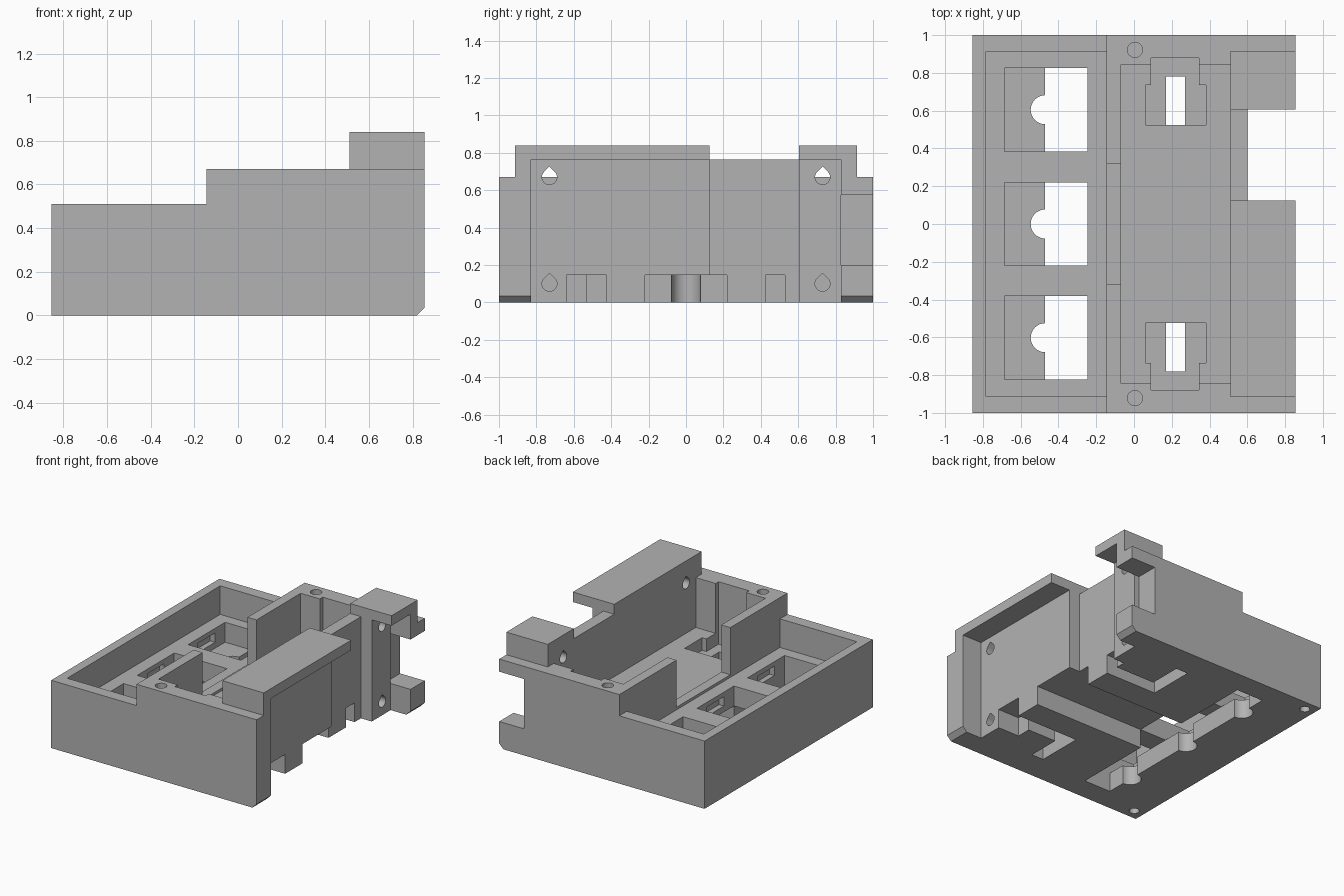
import bpy, bmesh
from math import cos, sin, pi

cube = bpy.data.objects.get("Cube")
if cube:
    bpy.data.objects.remove(cube, do_unlink=True)

grey = bpy.data.materials.new("plain_grey")
grey.use_nodes = True
grey.diffuse_color = (0.45, 0.45, 0.45, 1)
grey.node_tree.nodes["Principled BSDF"].inputs["Base Color"].default_value = (0.45, 0.45, 0.45, 1)

cutters = []


def prism(name, points, step):
    """Extrude a closed 3D outline along the vector step."""
    bm = bmesh.new()
    face = bm.faces.new([bm.verts.new(p) for p in points])
    ext = bmesh.ops.extrude_face_region(bm, geom=[face])
    moved = [g for g in ext["geom"] if isinstance(g, bmesh.types.BMVert)]
    bmesh.ops.translate(bm, vec=step, verts=moved)
    bmesh.ops.recalc_face_normals(bm, faces=bm.faces)
    mesh = bpy.data.meshes.new(name)
    bm.to_mesh(mesh)
    bm.free()
    mesh.materials.append(grey)
    obj = bpy.data.objects.new(name, mesh)
    bpy.context.scene.collection.objects.link(obj)
    return obj


def add_cutter(obj):
    obj.hide_render = True
    cutters.append(obj)


def cut_box(name, x0, x1, y0, y1, z0, z1):
    add_cutter(prism(name, [(x0, y0, z0), (x1, y0, z0), (x1, y1, z0), (x0, y1, z0)],
                     (0, 0, z1 - z0)))


def cut_round(name, x, y, r, z0, z1, n=32):
    pts = [(x + r * cos(2 * pi * i / n), y + r * sin(2 * pi * i / n), z0) for i in range(n)]
    add_cutter(prism(name, pts, (0, 0, z1 - z0)))


def cut_teardrop(name, x0, x1, y, z, r=0.04, n=24):
    # Round hole along x with a printable pointed roof
    pts = [(x0, y, z + r * 1.41)]
    for i in range(n + 1):
        a = 0.75 * pi + 1.5 * pi * i / n - pi / 2 + pi / 2
        pts.append((x0, y + r * cos(a), z + r * sin(a)))
    add_cutter(prism(name, pts, (x1 - x0, 0, 0)))


FLOOR, UNDER, LOW = 0.295, 0.145, -0.1

# Stepped body, from its side outline
outline = [(-0.855, 0), (0.82, 0), (0.855, 0.035), (0.855, 0.84), (0.51, 0.84),
           (0.51, 0.67), (-0.145, 0.67), (-0.145, 0.51), (-0.855, 0.51)]
body = prism("housing_body", [(x, -1, z) for x, z in outline], (0, 2, 0))

# Outer end: shoulders, recess under the overhang, gap and side notch
for s in (-1, 1):
    y0, y1 = sorted((s * 0.915, s * 1.1))
    cut_box("shoulder_cut", 0.4, 1, y0, y1, 0.67, 1)
cut_box("end_recess", 0.69, 1, -0.83, 0.83, LOW, 0.765)
cut_box("end_gap", 0.60, 1, 0.125, 0.605, LOW, 1)
cut_box("gap_top", 0.4, 0.7, 0.125, 0.605, 0.765, 1)
cut_box("side_notch", 0.65, 1, 0.83, 1.1, 0.2, 0.575)

# Shallow tray, deep well and the opening between them
cut_box("tray", -0.785, -0.145, -0.91, 0.91, FLOOR, 0.8)
cut_box("well", -0.07, 0.51, -0.845, 0.845, FLOOR, 0.8)
cut_box("wall_opening", -0.2, 0, -0.32, 0.32, FLOOR + 0.02, 0.8)

# Three jack pockets with through windows, latch slots and round reliefs
for y in (-0.602, 0, 0.605):
    cut_box("pocket", -0.685, -0.245, y - 0.22, y + 0.22, UNDER, 0.4)
    cut_box("latch_slots", -0.725, -0.205, y - 0.1, y + 0.1, 0.19, 0.26)
    cut_round("relief", -0.47, y, 0.077, LOW, 0.2)

# Trenches on the underside
cut_box("window_trench", -0.47, -0.245, -0.822, 0.825, LOW, UNDER)
cut_box("centre_trench", -0.3, 0.8, -0.22, 0.22, LOW, UNDER)
cut_box("wide_trench_end", 0.51, 0.8, -0.64, -0.43, LOW, UNDER)

# Mirrored plug recesses, cable slots and screw holes
for s in (-1, 1):
    def span(a, b):
        return sorted((s * a, s * b))
    cut_box("plug_recess", 0.06, 0.38, *span(0.525, 0.735), 0.2, 0.5)
    cut_box("plug_notch", 0.09, 0.345, *span(0.7, 0.88), 0.2, 0.8)
    cut_box("cable_slot", 0.17, 0.27, *span(0.525, 0.78), LOW, 0.3)
    cut_box("cable_trench_bend", 0.17, 0.27, *span(0.425, 0.78), LOW, UNDER)
    cut_box("cable_trench", 0.17, 0.8, *span(0.425, 0.53), LOW, UNDER)
    cut_round("top_screw_hole", 0.005, s * 0.922, 0.04, 0.3, 0.8)
    cut_round("foot_screw_hole", -0.775, s * 0.922, 0.035, LOW, 0.2)
    cut_teardrop("upper_bolt_hole", 0.45, 0.8, s * 0.73, 0.67)
    cut_teardrop("lower_bolt_hole", 0.45, 0.8, s * 0.73, 0.1)

# Apply every cut, then remove the cutters
for c in cutters:
    mod = body.modifiers.new(c.name, 'BOOLEAN')
    mod.operation = 'DIFFERENCE'
    mod.solver = 'EXACT'
    mod.object = c
bpy.context.view_layer.update()
deps = bpy.context.evaluated_depsgraph_get()
result = bpy.data.meshes.new_from_object(body.evaluated_get(deps))
body.modifiers.clear()
body.data = result
for c in cutters:
    bpy.data.objects.remove(c, do_unlink=True)

bpy.ops.object.select_all(action='DESELECT')
body.select_set(True)
bpy.context.view_layer.objects.active = body
bpy.ops.object.shade_smooth_by_angle(angle=0.5)
